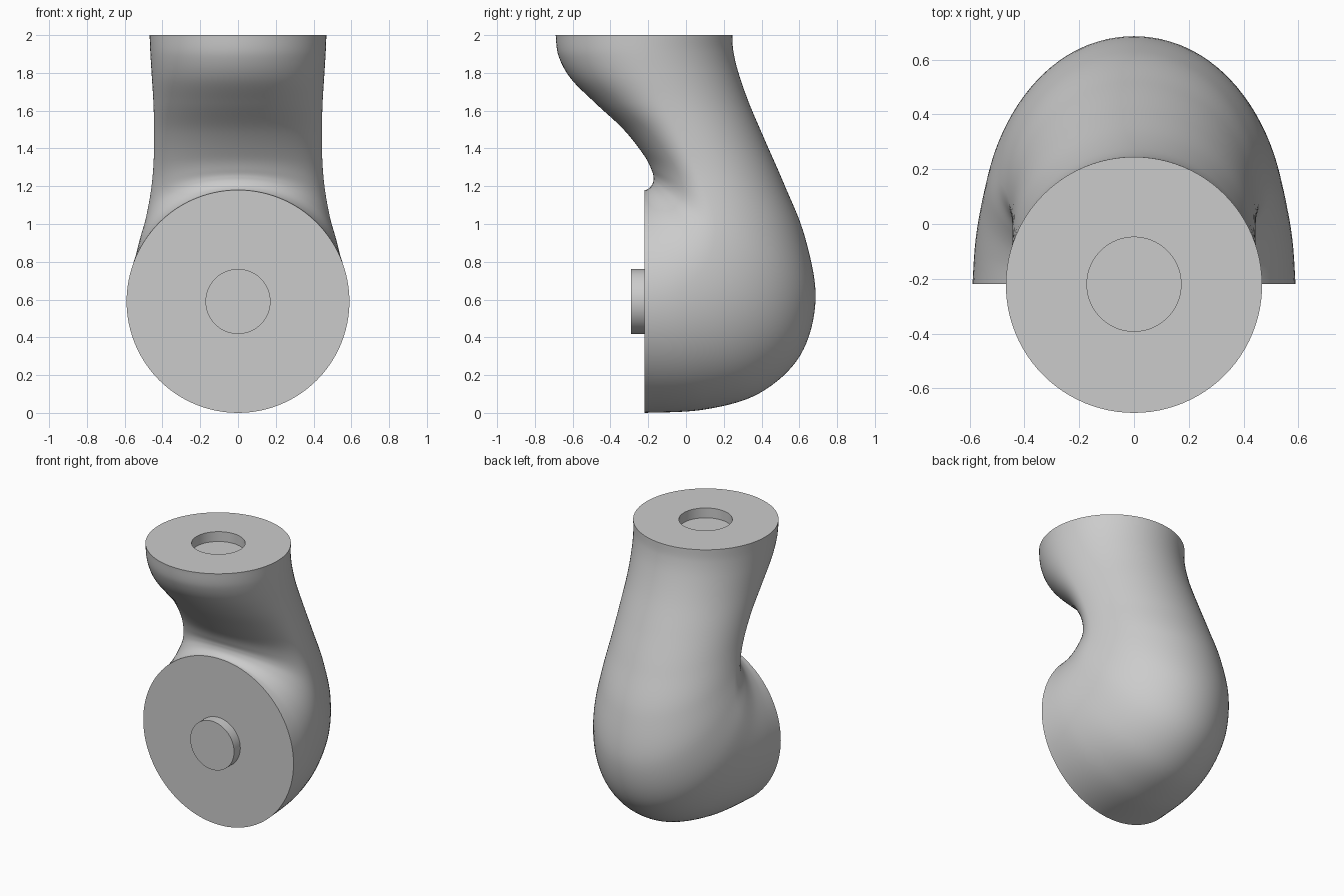
import bpy
import bmesh
import math
from mathutils import Vector

SIDES = 96
STEPS = 8
FRONT_Y = -0.22
PEG_RADIUS = 0.172
PEG_LENGTH = 0.07

cube = bpy.data.objects.get("Cube")
if cube:
    bpy.data.objects.remove(cube, do_unlink=True)


def make_material(name, colour):
    material = bpy.data.materials.new(name)
    material.use_nodes = True
    material.diffuse_color = colour
    shader = material.node_tree.nodes["Principled BSDF"]
    shader.inputs["Base Color"].default_value = colour
    return material


def finish(bm, name, material):
    """Turn the bmesh into a smooth object that keeps its hard rims."""
    bmesh.ops.recalc_face_normals(bm, faces=bm.faces)
    mesh = bpy.data.meshes.new(name)
    bm.to_mesh(mesh)
    bm.free()
    mesh.materials.append(material)
    part = bpy.data.objects.new(name, mesh)
    bpy.context.collection.objects.link(part)
    bpy.ops.object.select_all(action='DESELECT')
    part.select_set(True)
    bpy.context.view_layer.objects.active = part
    bpy.ops.object.shade_smooth_by_angle(angle=math.radians(40))
    return part


def ring(bm, inner, outer, half_width, widest=0.5):
    """Egg-shaped loop between two points of the side plane.

    widest is how far from inner to outer the loop is at its widest."""
    centre = inner.lerp(outer, widest)
    side = Vector((half_width, 0, 0))
    verts = []
    for i in range(SIDES):
        angle = math.tau * i / SIDES
        along = math.cos(angle)
        reach = outer - centre if along > 0 else centre - inner
        verts.append(bm.verts.new(centre + reach * along + side * math.sin(angle)))
    return verts


def loft(bm, rings):
    for low, high in zip(rings, rings[1:]):
        for i in range(SIDES):
            j = (i + 1) % SIDES
            bm.faces.new((low[i], low[j], high[j], high[i]))
    bm.faces.new(rings[0])
    bm.faces.new(rings[-1])


def smooth_rows(rows):
    """Pass a smooth spline through the section rows."""
    padded = [rows[0]] + rows + [rows[-1]]
    result = []
    for a, b, c, d in zip(padded, padded[1:], padded[2:], padded[3:]):
        for step in range(STEPS):
            t = step / STEPS
            result.append([
                q + t * ((r - p) + t * ((2 * p - 5 * q + 4 * r - s)
                         + t * (3 * q - p - 3 * r + s))) / 2
                for p, q, r, s in zip(a, b, c, d)])
    return result + [rows[-1]]


grey = make_material("light grey", (0.6, 0.6, 0.6, 1))

# Sections: inner bend y, z; outer bend y, z; half width; widest point
sections = [
    (FRONT_Y, 1.18, FRONT_Y, 0, 0.59, 0.5),
    (-0.205, 1.183, 0.1, 0.018, 0.579, 0.47),
    (-0.185, 1.20, 0.39, 0.105, 0.555, 0.43),
    (-0.175, 1.22, 0.605, 0.305, 0.528, 0.4),
    (-0.172, 1.245, 0.686, 0.6, 0.492, 0.38),
    (-0.18, 1.28, 0.63, 0.93, 0.464, 0.36),
    (-0.22, 1.36, 0.52, 1.21, 0.448, 0.36),
    (-0.33, 1.5, 0.415, 1.45, 0.444, 0.39),
    (-0.48, 1.64, 0.33, 1.65, 0.448, 0.43),
    (-0.61, 1.77, 0.275, 1.81, 0.457, 0.47),
    (-0.675, 1.89, 0.25, 1.92, 0.464, 0.49),
    (-0.69, 2, 0.245, 2, 0.468, 0.5),
]

# Bent body, ending in a round socket in its top face
bm = bmesh.new()
rings = [ring(bm, Vector((0, iy, iz)), Vector((0, oy, oz)), width, widest)
         for iy, iz, oy, oz, width, widest in smooth_rows(sections)]
for z in (2, 2 - PEG_LENGTH):
    rings.append(ring(bm, Vector((0, FRONT_Y - PEG_RADIUS, z)),
                      Vector((0, FRONT_Y + PEG_RADIUS, z)), PEG_RADIUS))
loft(bm, rings)
finish(bm, "elbow_body", grey)

# Round peg on the front disc
bm = bmesh.new()
peg_z = 0.59
loft(bm, [ring(bm, Vector((0, y, peg_z + PEG_RADIUS)),
               Vector((0, y, peg_z - PEG_RADIUS)), PEG_RADIUS)
          for y in (FRONT_Y, FRONT_Y - PEG_LENGTH)])
finish(bm, "front_peg", grey)
